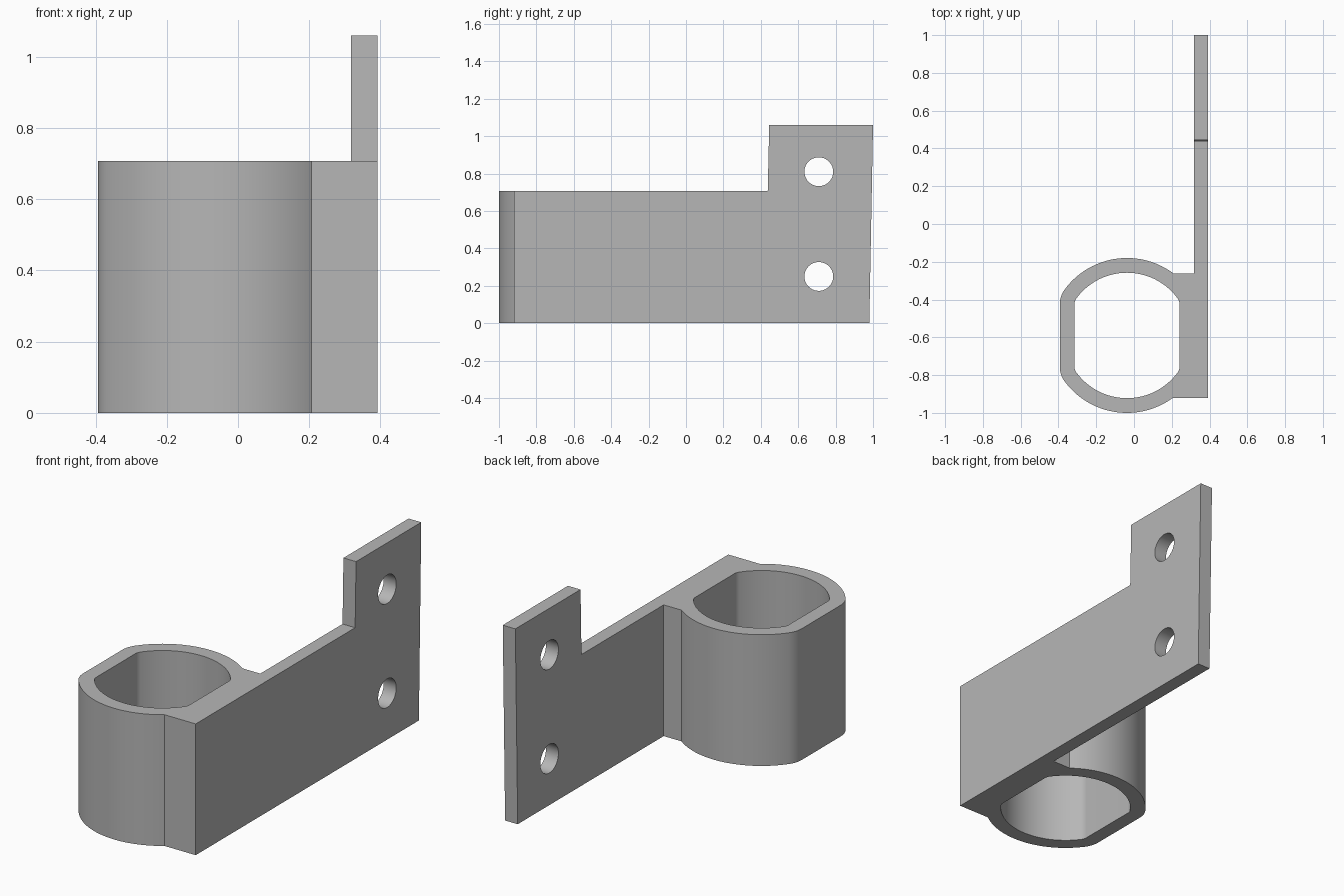
import bpy, bmesh
from math import sin, cos, pi, sqrt, atan2
from mathutils import Vector

cube = bpy.data.objects.get("Cube")
if cube:
    bpy.data.objects.remove(cube, do_unlink=True)

grey = bpy.data.materials.new("plain grey")
grey.use_nodes = True
colour = (0.47, 0.47, 0.47, 1)
grey.diffuse_color = colour
grey.node_tree.nodes["Principled BSDF"].inputs["Base Color"].default_value = colour


def prism(name, points, direction):
    """Solid made by sweeping a closed outline along a direction."""
    bm = bmesh.new()
    face = bm.faces.new([bm.verts.new(p) for p in points])
    swept = bmesh.ops.extrude_face_region(bm, geom=[face], use_keep_orig=True)
    verts = [v for v in swept["geom"] if isinstance(v, bmesh.types.BMVert)]
    bmesh.ops.translate(bm, verts=verts, vec=Vector(direction))
    bmesh.ops.recalc_face_normals(bm, faces=bm.faces[:])
    mesh = bpy.data.meshes.new(name)
    bm.to_mesh(mesh)
    bm.free()
    mesh.materials.append(grey)
    obj = bpy.data.objects.new(name, mesh)
    bpy.context.collection.objects.link(obj)
    return obj


def flattened_circle(half_width, radius, fillet, z, steps=20):
    """Circle cut flat on both x sides, with rounded corners."""
    cx = half_width - fillet
    cy = sqrt((radius - fillet) ** 2 - cx ** 2)
    turn = atan2(cy, cx)
    quarter = [(cx + fillet * cos(turn * i / 8), cy + fillet * sin(turn * i / 8))
               for i in range(8)]
    for i in range(steps + 1):
        a = turn + (pi / 2 - turn) * i / steps
        quarter.append((radius * cos(a), radius * sin(a)))
    half = quarter + [(-x, y) for x, y in quarter[-2::-1]]
    loop = half + [(x, -y) for x, y in half[::-1]]
    return [(x + RING_X, y + RING_Y, z) for x, y in loop]


def combine(target, other, operation):
    """Join or cut a solid, then discard the helper."""
    mod = target.modifiers.new(operation.lower(), "BOOLEAN")
    mod.operation = operation
    mod.solver = "EXACT"
    mod.object = other
    bpy.context.view_layer.objects.active = target
    bpy.ops.object.modifier_apply(modifier=mod.name)
    bpy.data.objects.remove(other, do_unlink=True)


RING_X, RING_Y = -0.037, -0.59
HEIGHT, WALL = 0.707, 0.078
BORE_W, BORE_R, FILLET = 0.278, 0.332, 0.05
PLATE_IN, PLATE_OUT = 0.317, 0.392
FRONT, BACK = -0.92, -0.263

# Side plate with raised, slightly tapered mounting tab
profile = [(FRONT, 0), (0.98, 0), (1, 1.06), (0.445, 1.06), (0.437, HEIGHT), (FRONT, HEIGHT)]
bracket = prism("clamp_bracket", [(PLATE_IN, y, z) for y, z in profile],
                (PLATE_OUT - PLATE_IN, 0, 0))

# Block linking the plate to the collar
block = [(0.1, FRONT, 0), (0.35, FRONT, 0), (0.35, BACK, 0), (0.1, BACK, 0)]
combine(bracket, prism("link_block", block, (0, 0, HEIGHT)), "UNION")

# Collar and its bore
collar = prism("collar", flattened_circle(BORE_W + WALL, BORE_R + WALL, FILLET + WALL, 0),
               (0, 0, HEIGHT))
combine(bracket, collar, "UNION")
bore = prism("bore_cutter", flattened_circle(BORE_W, BORE_R, FILLET, -0.1), (0, 0, 1))
combine(bracket, bore, "DIFFERENCE")

# Two screw holes through the plate
for z in (0.25, 0.81):
    circle = [(0.25, 0.71 + 0.077 * cos(i * pi / 20), z + 0.077 * sin(i * pi / 20))
              for i in range(40)]
    combine(bracket, prism("hole_cutter", circle, (0.25, 0, 0)), "DIFFERENCE")

# Merge coplanar pieces and smooth the curved walls
bm = bmesh.new()
bm.from_mesh(bracket.data)
bmesh.ops.remove_doubles(bm, verts=bm.verts[:], dist=0.0002)
bmesh.ops.dissolve_limit(bm, angle_limit=0.005, verts=bm.verts[:], edges=bm.edges[:])
bm.to_mesh(bracket.data)
bm.free()
bpy.ops.object.select_all(action="DESELECT")
bracket.select_set(True)
bpy.context.view_layer.objects.active = bracket
bpy.ops.object.shade_smooth_by_angle(angle=pi / 6)
